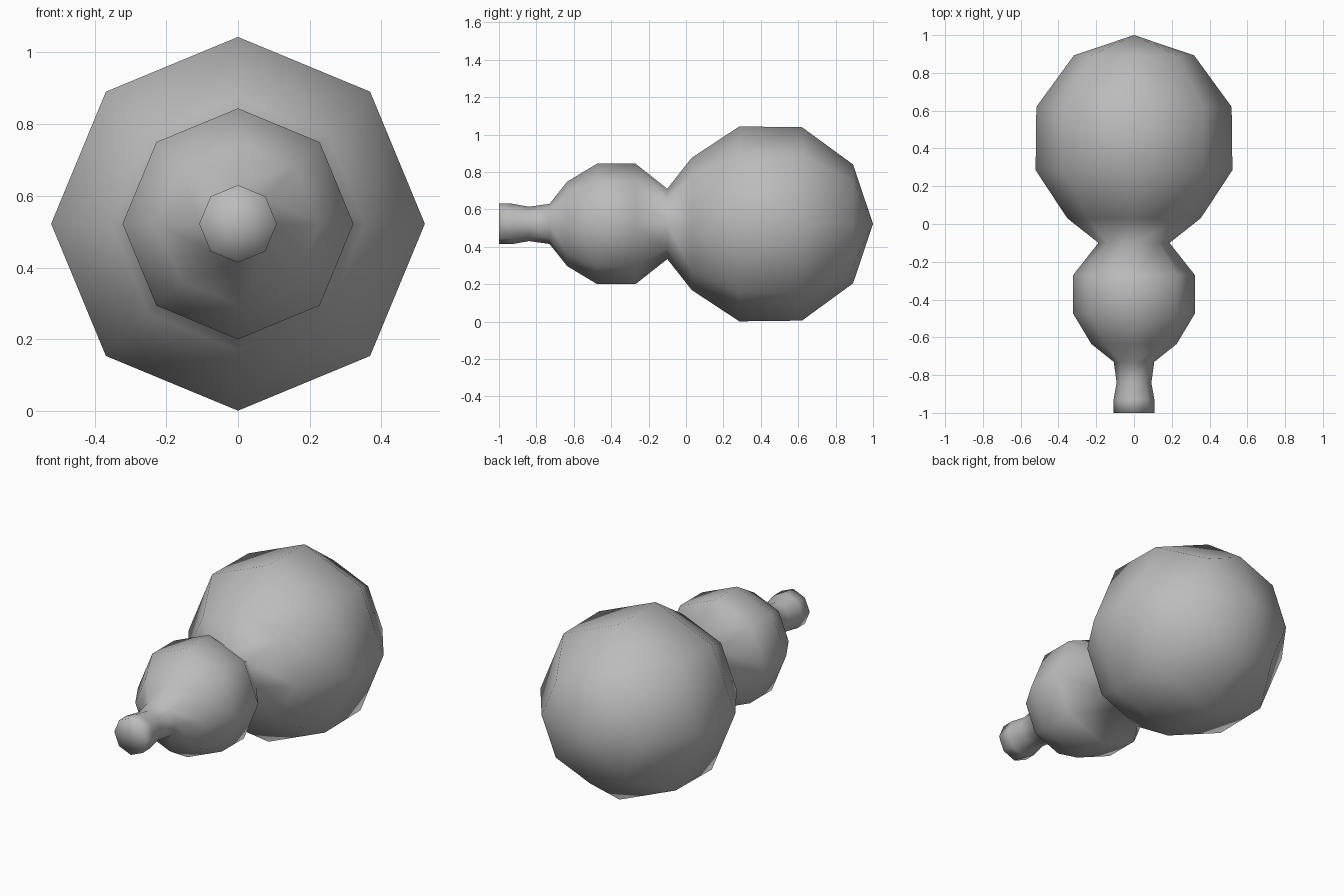
import bpy, bmesh, math

cube = bpy.data.objects.get("Cube")
if cube:
    bpy.data.objects.remove(cube, do_unlink=True)

SIDES = 8
CENTRE_Z = 0.522

# Profile from front tip to back pole: (y, radius)
PROFILE = [
    (-1.00, 0.0), (-1.00, 0.108), (-0.93, 0.108), (-0.84, 0.092), (-0.73, 0.107),  # stem
    (-0.635, 0.226), (-0.475, 0.322), (-0.27, 0.322), (-0.10, 0.188),            # small bulb
    (0.03, 0.353), (0.285, 0.521), (0.62, 0.517), (0.893, 0.318), (1.00, 0.0),   # large bulb
]

# Grey material
grey = bpy.data.materials.new("plain_grey")
grey.use_nodes = True
colour = (0.5, 0.5, 0.5, 1.0)
grey.diffuse_color = colour
grey.node_tree.nodes["Principled BSDF"].inputs["Base Color"].default_value = colour


def make_ring(bm, y, radius):
    """One octagonal ring around the y axis, or a single pole vertex."""
    if radius == 0:
        return [bm.verts.new((0, y, 0))] * SIDES
    angles = [math.tau * i / SIDES for i in range(SIDES)]
    return [bm.verts.new((radius * math.sin(a), y, radius * math.cos(a))) for a in angles]


# Turned body: neighbouring rings bridged with quads, poles with triangles
bm = bmesh.new()
rings = [make_ring(bm, y, r) for y, r in PROFILE]
for a, b in zip(rings, rings[1:]):
    for i in range(SIDES):
        j = (i + 1) % SIDES
        corners = list(dict.fromkeys((a[i], a[j], b[j], b[i])))
        bm.faces.new(corners)
bmesh.ops.recalc_face_normals(bm, faces=bm.faces)
for face in bm.faces:
    face.smooth = True

mesh = bpy.data.meshes.new("double_bulb_body")
bm.to_mesh(mesh)
bm.free()
mesh.materials.append(grey)
body = bpy.data.objects.new("double_bulb_body", mesh)
body.location.z = CENTRE_Z
bpy.context.collection.objects.link(body)
